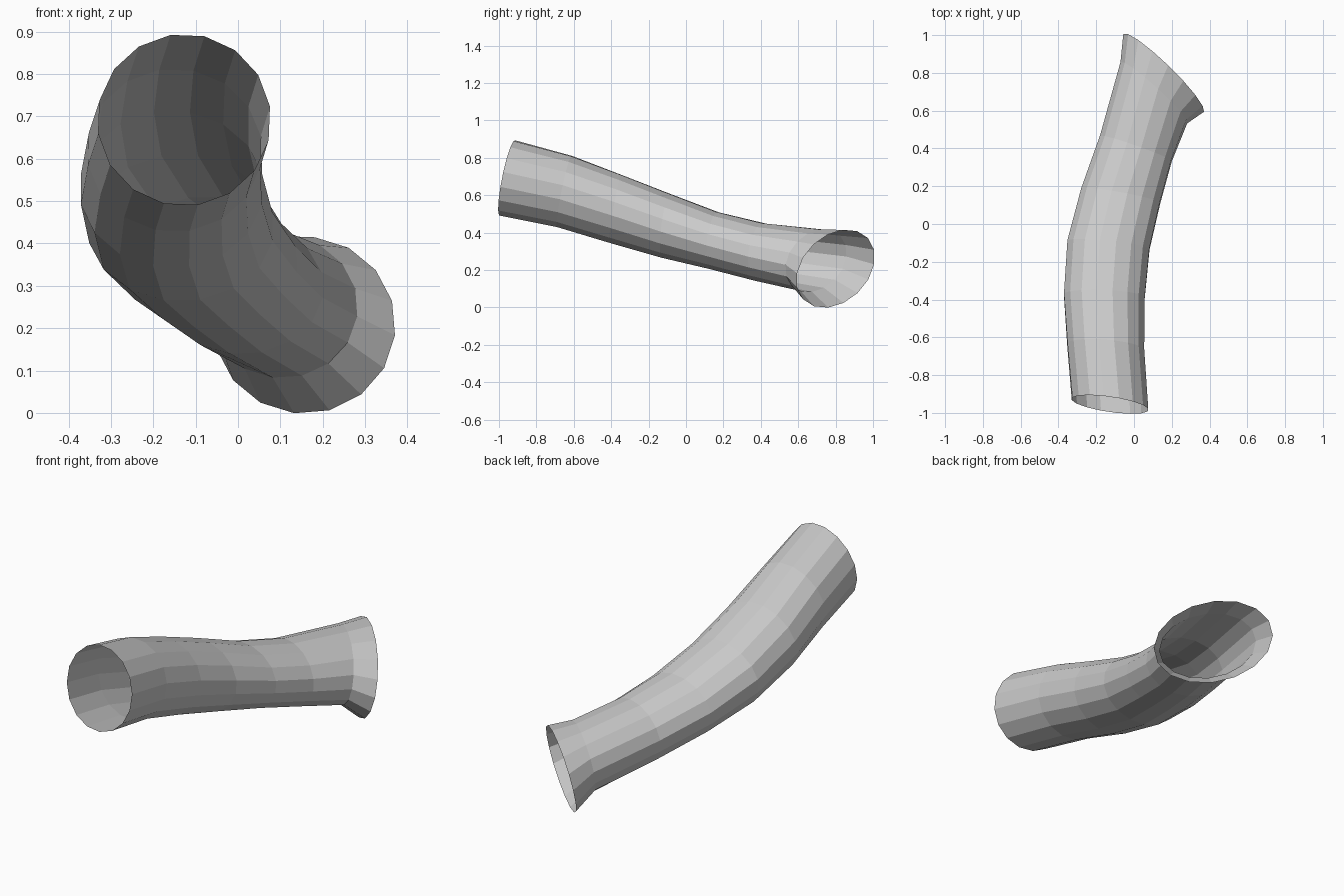
import bpy, bmesh
from math import cos, sin, radians, tau

cube = bpy.data.objects.get("Cube")
if cube:
    bpy.data.objects.remove(cube, do_unlink=True)

SIDES = 16

# Cross-sections from the front mouth to the flared back mouth:
# centre x, y, z, half width, half height, lean of y along x, lean of y along z
SECTIONS = [
    (-0.127, -0.955, 0.692, 0.205, 0.203, -0.14, 0.20),
    (-0.150, -0.65, 0.62, 0.207, 0.193, -0.08, 0.20),
    (-0.157, -0.38, 0.528, 0.218, 0.185, -0.04, 0.17),
    (-0.135, -0.11, 0.437, 0.221, 0.174, -0.10, 0.12),
    (-0.070, 0.15, 0.357, 0.212, 0.155, -0.18, 0.12),
    (0.010, 0.40, 0.295, 0.192, 0.157, -0.35, 0.10),
    (0.105, 0.695, 0.250, 0.178, 0.168, -0.89, 0.25),
    (0.157, 0.80, 0.207, 0.215, 0.209, -0.93, 0.30),
]

# Plain grey material
grey = bpy.data.materials.new("grey")
grey.use_nodes = True
colour = (0.6, 0.6, 0.6, 1)
grey.diffuse_color = colour
grey.node_tree.nodes["Principled BSDF"].inputs["Base Color"].default_value = colour

# Open curved pipe, lofted through the cross-sections
bm = bmesh.new()
rings = []
for i, (cx, cy, cz, half_w, half_h, lean_x, lean_z) in enumerate(SECTIONS):
    ring = []
    for k in range(SIDES):
        angle = radians(9 + i) + tau * k / SIDES
        dx, dz = half_w * cos(angle), half_h * sin(angle)
        ring.append(bm.verts.new((cx + dx, cy + lean_x * dx + lean_z * dz, cz + dz)))
    rings.append(ring)

for near, far in zip(rings, rings[1:]):
    for k in range(SIDES):
        n = (k + 1) % SIDES
        bm.faces.new((near[k], far[k], far[n], near[n]))

mesh = bpy.data.meshes.new("curved_pipe")
bm.normal_update()
bm.to_mesh(mesh)
bm.free()
mesh.materials.append(grey)
pipe = bpy.data.objects.new("curved_pipe", mesh)
bpy.context.collection.objects.link(pipe)
